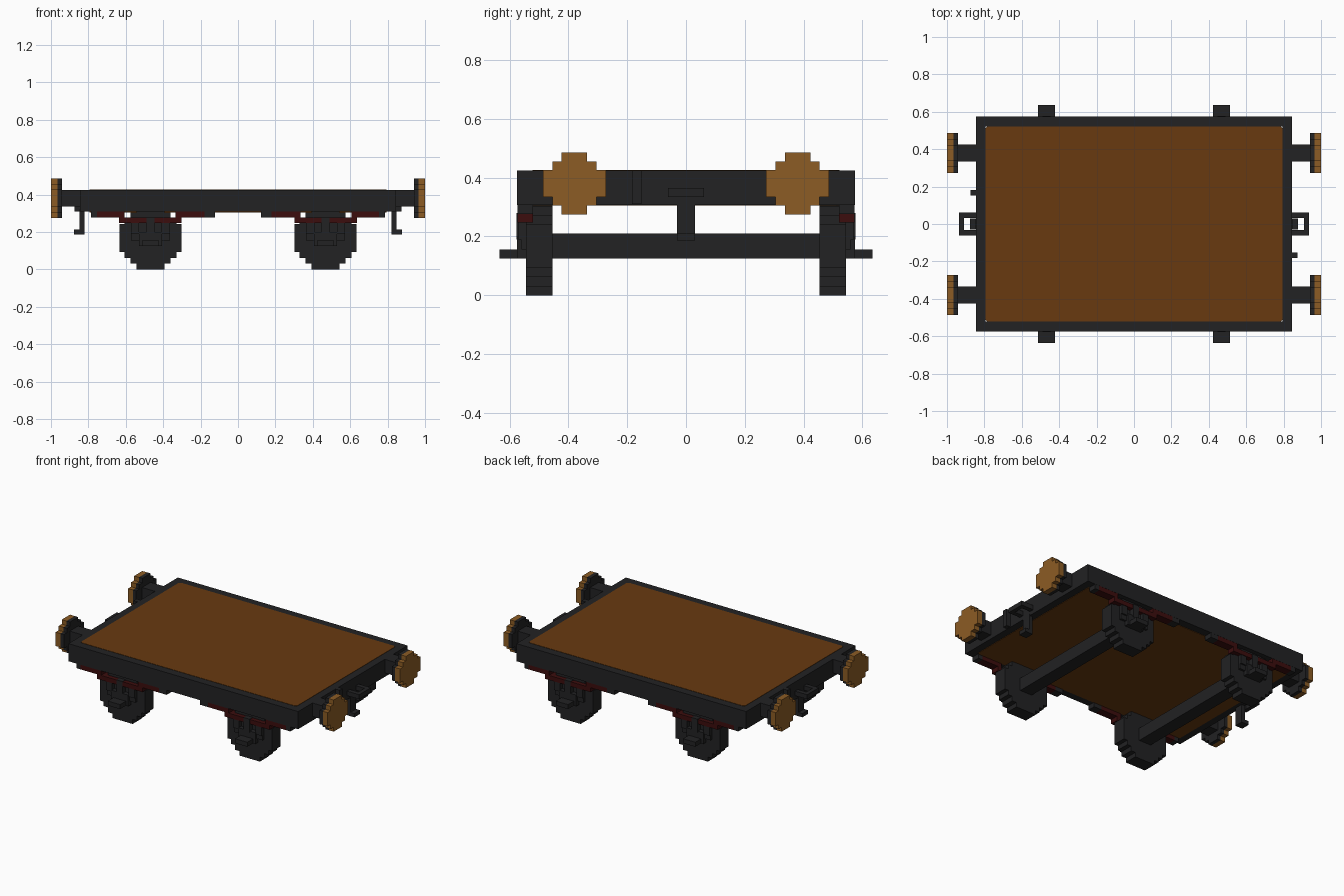
import bpy, bmesh
from mathutils import Vector

if "Cube" in bpy.data.objects:
    bpy.data.objects.remove(bpy.data.objects["Cube"])


def material(name, rgb):
    m = bpy.data.materials.new(name)
    m.use_nodes = True
    m.diffuse_color = (*rgb, 1)
    bsdf = next(n for n in m.node_tree.nodes if n.type == 'BSDF_PRINCIPLED')
    bsdf.inputs["Base Color"].default_value = (*rgb, 1)
    bsdf.inputs["Roughness"].default_value = 0.8
    return m


IRON = material("dark iron", (0.016, 0.016, 0.017))
WOOD = material("deck wood", (0.138, 0.042, 0.005))
BRASS = material("buffer tan", (0.262, 0.107, 0.018))
RED = material("spring red", (0.045, 0.004, 0.004))


def finish(name, bm, mat):
    bmesh.ops.recalc_face_normals(bm, faces=bm.faces)
    me = bpy.data.meshes.new(name)
    bm.to_mesh(me)
    bm.free()
    me.materials.append(mat)
    ob = bpy.data.objects.new(name, me)
    bpy.context.collection.objects.link(ob)
    return ob


def boxes(name, mat, *spans):
    """One object made of boxes given as (x0, x1, y0, y1, z0, z1)."""
    bm = bmesh.new()
    for x0, x1, y0, y1, z0, z1 in spans:
        lo, hi = Vector((min(x0, x1), min(y0, y1), z0)), Vector((max(x0, x1), max(y0, y1), z1))
        for v in bmesh.ops.create_cube(bm, size=1)["verts"]:
            v.co = (lo + hi) / 2 + v.co * (hi - lo)
    return finish(name, bm, mat)


def stepped_disc(name, mat, steps, centre, axis, depth, top=9.0):
    """Blocky disc: steps are (half width, half height), widest first."""
    quarter = []
    for i, (w, h) in enumerate(steps):
        quarter.append((w, h))
        if i + 1 < len(steps):
            quarter.append((steps[i + 1][0], h))
    left = [(-w, h) for w, h in reversed(quarter)]
    upper = quarter + left
    outline = upper + [(-w, -h) for w, h in upper]
    bm = bmesh.new()
    verts = []
    for a, z in outline:
        off = Vector((0, a, z)) if axis == 'X' else Vector((a, 0, z))
        co = Vector(centre) + off
        co.z = min(co.z, top)
        verts.append(bm.verts.new(co))
    face = bm.faces.new(verts)
    ext = bmesh.ops.extrude_face_region(bm, geom=[face])["geom"]
    move = Vector((depth, 0, 0)) if axis == 'X' else Vector((0, depth, 0))
    bmesh.ops.translate(bm, vec=move, verts=[g for g in ext if isinstance(g, bmesh.types.BMVert)])
    return finish(name, bm, mat)


# Frame rim and wooden deck
boxes("frame_rim", IRON,
      (-.845, .845, -.575, -.52, .308, .425), (-.845, .845, .52, .575, .308, .425),
      (-.845, -.793, -.52, .52, .308, .425), (.793, .845, -.52, .52, .308, .425))
deck = boxes("deck", WOOD, (-.795, .795, -.522, .522, .305, .427))
bm = bmesh.new()
bm.from_mesh(deck.data)
corners = [e for e in bm.edges if abs(e.verts[0].co.z - e.verts[1].co.z) > .1]
bmesh.ops.bevel(bm, geom=corners, offset=.012, segments=1, affect='EDGES')
bm.to_mesh(deck.data)
bm.free()

BUFFER = [(.107, .046), (.075, .075), (.043, .105)]
for s, end in ((1, "left"), (-1, "right")):
    # Buffers: shaft, iron backing and tan face
    for t, side in ((1, "back"), (-1, "front")):
        y = t * .38
        tag = f"{end}_{side}"
        boxes(f"buffer_shaft_{tag}", IRON, (s * .84, s * .945, y - .045, y + .045, .335, .425))
        stepped_disc(f"buffer_backing_{tag}", IRON, BUFFER, (s * .94, y, .38), 'X', s * .025)
        stepped_disc(f"buffer_face_{tag}", BRASS, BUFFER, (s * .965, y, .38), 'X', s * .035)

    # Coupling ring, hanging hook and small upright bar
    boxes(f"coupling_ring_{end}", IRON,
          (s * .84, s * .935, .032, .062, .335, .365), (s * .84, s * .935, -.062, -.032, .335, .365),
          (s * .908, s * .935, -.032, .032, .335, .365))
    boxes(f"coupling_hook_{end}", IRON,
          (s * .822, s * .848, -.03, .03, .187, .32), (s * .848, s * .877, -.03, .03, .187, .212))
    boxes(f"end_bar_{end}", IRON, (s * .84, s * .875, -s * .183, -s * .152, .31, .425))

WHEEL = [(.165, .075), (.138, .105), (.108, .137), (.075, .167)]
for s, end in ((1, "left"), (-1, "right")):
    cx = s * .468
    # Axle with end steps reaching past the frame
    boxes(f"axle_{end}", IRON, (cx - .045, cx + .045, -.47, .47, .125, .21))
    for t, side in ((1, "back"), (-1, "front")):
        tag = f"{end}_{side}"
        stepped_disc(f"wheel_{tag}", IRON, WHEEL, (cx, t * .455, .167), 'Y', t * .09, top=.309)
        boxes(f"axle_step_{tag}", IRON, (cx - .045, cx + .045, t * .54, t * .635, .125, .155))

        # Axle box with cross guard and posts
        a, b = t * .54, t * .575
        boxes(f"axle_box_{tag}", IRON,
              (cx - .062, cx + .062, a, b, .125, .2), (cx - .105, cx + .105, a, t * .56, .155, .188),
              (cx - .105, cx - .06, a, t * .57, .188, .247), (cx + .06, cx + .105, a, t * .57, .188, .247),
              (cx - .022, cx + .022, a, t * .577, .19, .28))

        # Leaf spring: outer leaves, lower leaf and iron end shackles
        c, d = t * .52, t * .574
        boxes(f"leaf_spring_{tag}", RED,
              (s * .606, s * .755, c, d, .277, .31), (s * .18, s * .333, c, d, .277, .31),
              (s * .302, s * .635, c, d, .247, .277))
        boxes(f"spring_shackles_{tag}", IRON,
              (s * .755, s * .787, c, d, .277, .31), (s * .123, s * .18, c, d, .277, .31))
